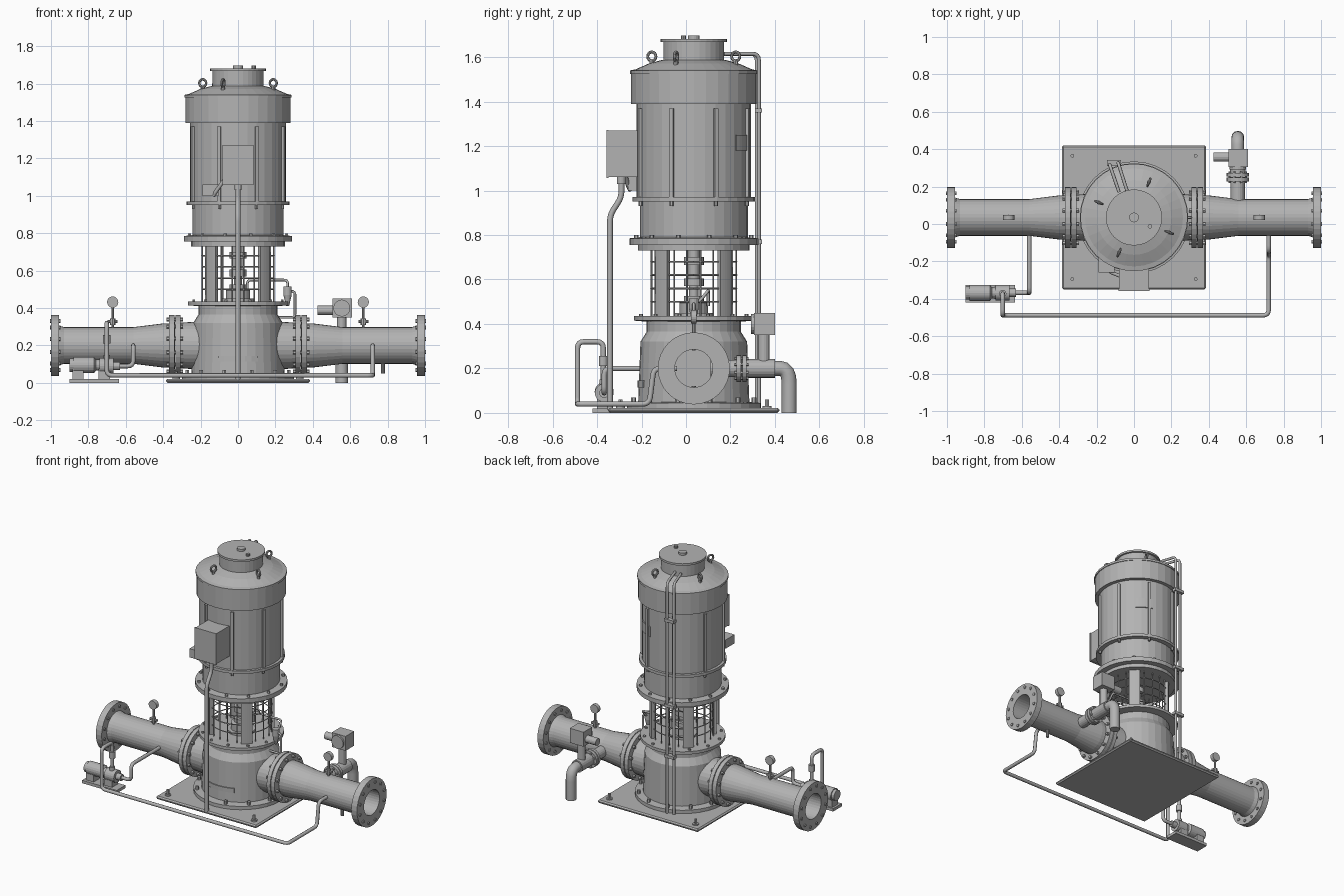
import bpy, bmesh, math
from mathutils import Vector, Matrix

if "Cube" in bpy.data.objects:
    bpy.data.objects.remove(bpy.data.objects["Cube"])

CY = 0.035          # y of the pump axis
STEEL = bpy.data.materials.new("grey_steel")
STEEL.diffuse_color = (0.45, 0.45, 0.45, 1)
STEEL.use_nodes = True
STEEL.node_tree.nodes["Principled BSDF"].inputs["Base Color"].default_value = STEEL.diffuse_color


def finish(name, bm):
    bmesh.ops.recalc_face_normals(bm, faces=bm.faces[:])
    me = bpy.data.meshes.new(name)
    bm.to_mesh(me)
    bm.free()
    me.materials.append(STEEL)
    ob = bpy.data.objects.new(name, me)
    bpy.context.collection.objects.link(ob)
    return ob


def frame(loc, axis):
    return Matrix.Translation(loc) @ Vector(axis).to_track_quat('Z', 'Y').to_matrix().to_4x4()


def lathe(name, prof, loc=(0, CY, 0), axis=(0, 0, 1), n=32, closed=False):
    """Revolve (radius, height) points around an axis."""
    bm, m, rings = bmesh.new(), frame(loc, axis), []
    for r, h in prof:
        k = 1 if r == 0 else n
        rings.append([bm.verts.new(m @ Vector((r * math.cos(2 * math.pi * i / n),
                                               r * math.sin(2 * math.pi * i / n), h)))
                      for i in range(k)])
    pairs = list(zip(rings, rings[1:]))
    if closed:
        pairs.append((rings[-1], rings[0]))
    for a, b in pairs:
        for i in range(n):
            j = (i + 1) % n
            quad = [a[i % len(a)], a[j % len(a)], b[j % len(b)], b[i % len(b)]]
            bm.faces.new(list(dict.fromkeys(quad)))
    return finish(name, bm)


def rod(name, a, b, r, n=16):
    a, b = Vector(a), Vector(b)
    return lathe(name, [(0, 0), (r, 0), (r, (b - a).length), (0, (b - a).length)], a, b - a, n)


def box(name, lo, hi, rot=None, bevel=0):
    lo, hi = Vector(lo), Vector(hi)
    bm = bmesh.new()
    m = Matrix.Translation((lo + hi) / 2) @ (rot or Matrix()) @ Matrix.Diagonal((*(hi - lo), 1))
    bmesh.ops.create_cube(bm, size=1, matrix=m)
    if bevel:
        bmesh.ops.bevel(bm, geom=bm.edges[:], offset=bevel, segments=1, affect='EDGES')
    return finish(name, bm)


def arc_block(name, r0, r1, z0, z1, mid, half, n=6):
    """Curved block around the pump axis, angles in degrees."""
    bm, cols = bmesh.new(), []
    for i in range(n + 1):
        a = math.radians(mid - half + 2 * half * i / n)
        cols.append([bm.verts.new((r * math.cos(a), CY + r * math.sin(a), z))
                     for r, z in ((r0, z0), (r1, z0), (r1, z1), (r0, z1))])
    for a, b in zip(cols, cols[1:]):
        for k in range(4):
            bm.faces.new((a[k], a[(k + 1) % 4], b[(k + 1) % 4], b[k]))
    bm.faces.new(cols[0])
    bm.faces.new(cols[-1])
    return finish(name, bm)


def bolts(name, loc, axis, ring, n, r, h, turn=0.5):
    bm, m = bmesh.new(), frame(loc, axis)
    for i in range(n):
        a = 2 * math.pi * (i + turn) / n
        bmesh.ops.create_cone(bm, cap_ends=True, segments=6, radius1=r, radius2=r, depth=h,
                              matrix=m @ Matrix.Translation((ring * math.cos(a), ring * math.sin(a), 0)))
    return finish(name, bm)


def tube(name, paths, r, bend=0.03, res=2):
    """Round tubes along polylines with rounded corners."""
    cu = bpy.data.curves.new(name, 'CURVE')
    cu.dimensions, cu.bevel_depth, cu.bevel_resolution, cu.use_fill_caps = '3D', r, res, True
    for path in paths:
        p = [Vector(v) for v in path]
        pts = [p[0]]
        for a, b, c in zip(p, p[1:], p[2:]):
            if bend == 0:
                pts.append(b)
                continue
            s = b + (a - b).normalized() * min(bend, (a - b).length * 0.49)
            e = b + (c - b).normalized() * min(bend, (c - b).length * 0.49)
            pts += [s * (1 - t) ** 2 + b * 2 * t * (1 - t) + e * t * t for t in (0, .25, .5, .75, 1)]
        pts.append(p[-1])
        sp = cu.splines.new('POLY')
        sp.points.add(len(pts) - 1)
        for q, v in zip(sp.points, pts):
            q.co = (*v, 1)
    cu.materials.append(STEEL)
    ob = bpy.data.objects.new(name, cu)
    bpy.context.collection.objects.link(ob)
    return ob


# Base plate with anchor bolts
box("base_plate", (-.385, -.35, 0), (.385, .42, .022), bevel=.008)
for x in (-.33, .33):
    for y in (-.295, .365):
        rod("anchor_washer", (x, y, .02), (x, y, .03), .02, 12)
        rod("anchor_bolt", (x, y, .02), (x, y, .06), .01, 6)

# Pump casing and its flanges
lathe("pump_casing", [(0, .02), (.3, .02), (.3, .045), (.25, .05), (.24, .32), (.212, .365), (.212, .41),
                      (.268, .415), (.268, .435), (0, .435)])
bolts("casing_foot_bolts", (0, CY, .05), (0, 0, 1), .28, 12, .011, .04)
bolts("casing_top_bolts", (0, CY, .435), (0, 0, 1), .245, 12, .009, .02)
arc_block("casing_nameplate", .245, .253, .115, .145, -90, 25)

# Open lantern: four posts, wire guard, shaft and coupling
for k in range(4):
    arc_block("lantern_post", .185, .21, .435, .735, 45 + 90 * k, 10)


def polar(r, deg, z):
    a = math.radians(deg)
    return (r * math.cos(a), CY + r * math.sin(a), z)


guard = [[polar(.193, i * 11.25, z) for i in range(33)] for z in (.5, .56, .62, .68)]
guard += [[polar(.193, 90 * k + d, .435), polar(.193, 90 * k + d, .735)]
          for k in range(4) for d in (-27, -9, 9, 27)]
tube("wire_guard", guard, .004, bend=0, res=0)
lathe("shaft_coupling", [(0, .43), (.09, .43), (.09, .45), (.065, .45), (.065, .495), (.045, .5), (.045, .525),
                         (.022, .525), (.022, .57), (.045, .57), (.045, .605), (.025, .605), (.025, .665),
                         (.045, .665), (.045, .7), (.025, .7), (.025, .74), (0, .74)], n=24)

# Motor stack
lathe("motor_stool", [(0, .73), (.25, .73), (.25, .755), (.29, .755), (.29, .785), (.243, .79),
                      (.243, .95), (.275, .95), (.275, .97), (0, .97)])
bolts("stool_bolts", (0, CY, .785), (0, 0, 1), .268, 12, .01, .03)
bolts("motor_foot_bolts", (0, CY, .945), (0, 0, 1), .259, 8, .009, .03)
lathe("motor_body", [(0, .96), (.257, .96), (.257, 1.39), (.282, 1.39), (.282, 1.525), (.287, 1.525),
                     (.287, 1.54), (.262, 1.545), (.2, 1.572), (.14, 1.588), (0, 1.588)])
lathe("motor_cap", [(0, 1.58), (.137, 1.58), (.137, 1.668), (.15, 1.668), (.15, 1.682), (0, 1.682)])
rod("cap_button", (0, CY, 1.68), (0, CY, 1.697), .026)
rod("cap_plug", (.085, -.012, 1.68), (.085, -.012, 1.697), .012, 10)
for k in range(8):
    arc_block("motor_rib", .25, .27, .97, 1.37, 22.5 + 45 * k, 2, 1)
arc_block("motor_nameplate", .255, .263, 1.18, 1.25, 60, 13)

# Lifting eyes
for k in range(4):
    a = 67 + 90 * k
    x, y, _ = polar(.205, a, 0)
    lathe("lifting_eye", [(.02 + .007 * math.cos(t * math.pi / 4), .007 * math.sin(t * math.pi / 4))
                          for t in range(8)], (x, y, 1.603),
          (-math.sin(math.radians(a)), math.cos(math.radians(a)), 0), 16, True)
    rod("eye_stem", (x, y, 1.555), (x, y, 1.585), .011, 8)

# Terminal box, side box and cable conduit
box("terminal_box", (-.08, -.35, 1.06), (.08, -.2, 1.27))
box("terminal_box_cover", (-.083, -.358, 1.057), (.083, -.348, 1.273))
box("side_box", (-.19, -.26, 1.0), (-.105, -.16, 1.06))
tube("side_box_cable", [[(-.13, -.25, 1.0), (-.12, -.26, 1.02), (-.07, -.28, 1.09)]], .01, .01)
rod("conduit_gland", (0, -.29, 1.03), (0, -.29, 1.065), .02, 12)
tube("cable_conduit", [[(0, -.29, 1.05), (0, -.29, .97), (0, -.342, .89), (0, -.342, .015)]], .013)

# Twin vent lines from the cap down the back
tube("rear_lines", [[(-.08, .17, 1.615), (-.13, .318, 1.615), (-.13, .318, .02)],
                    [(-.035, .17, 1.615), (-.085, .328, 1.615), (-.085, .328, .02)]], .009)
for z in (.42, .77, 1.36):
    box("line_clip", (-.145, .31, z - .01), (-.07, .342, z + .01))

# Suction and discharge pipes, mirrored about the pump
for s in (-1, 1):
    o, ax = (0, CY, .2), (s, 0, 0)
    lathe("casing_nozzle", [(0, .12), (.135, .12), (.122, .3), (.122, .308), (.162, .308), (.162, .335), (0, .335)],
          o, ax)
    lathe("pipe_spool", [(.085, .336), (.162, .34), (.162, .368), (.118, .37), (.118, .4), (.098, .56), (.098, .93),
                         (.106, .956), (.162, .956), (.162, 1.0), (.085, 1.0)], o, ax, closed=True)
    bolts("inner_flange_bolts", (s * .338, CY, .2), ax, .143, 12, .011, .09)
    bolts("outer_flange_bolts", (s * .978, CY, .2), ax, .135, 12, .011, .056)
    # Pressure gauge
    gx = .67 * s
    rod("gauge_stem", (gx, CY, .28), (gx, CY, .41), .007, 8)
    rod("gauge_valve", (gx, CY, .31), (gx, CY, .345), .015, 8)
    rod("gauge_dial", (gx, CY - .013, .432), (gx, CY + .013, .432), .03, 20)
    rod("gauge_cock", (gx - .027, CY, .328), (gx + .027, CY, .328), .009, 8)
rod("drain_stub", (.775, CY, .05), (.775, CY, .12), .011, 10)

# Relief branch with actuated valve and down pipe
BX = .555
rod("branch_stub", (BX, .11, .2), (BX, .25, .2), .038, 20)
for y in (.228, .253):
    rod("branch_flange", (BX, y, .2), (BX, y + .02, .2), .06, 20)
bolts("branch_bolts", (BX, .25, .2), (0, 1, 0), .048, 8, .007, .062)
rod("valve_body", (BX, .27, .2), (BX, .4, .2), .042, 20)
tube("down_pipe", [[(BX, .38, .2), (BX, .464, .2), (BX, .464, 0)]], .034, .07, 4)
rod("valve_stem", (BX, .35, .2), (BX, .35, .36), .026, 16)
box("actuator_box", (.505, .305, .35), (.61, .4, .45))
rod("actuator_dial", (BX, .292, .4), (BX, .31, .4), .045, 20)
rod("actuator_motor", (.425, .358, .388), (.51, .358, .388), .025, 16)

# Small jockey pump on its skid
box("skid", (-.9, -.42, 0), (-.635, -.325, .02))
lathe("jockey_motor", [(0, 0), (.036, 0), (.036, .02), (.043, .02), (.043, .13), (.03, .14), (.03, .17), (0, .17)],
      (-.9, -.368, .095), (1, 0, 0), 20)
rod("jockey_pump", (-.74, -.368, .09), (-.665, -.368, .09), .042, 20)
rod("jockey_inlet", (-.67, -.368, .09), (-.63, -.368, .09), .022, 16)
for x in (-.86, -.72):
    box("jockey_foot", (x - .025, -.4, .015), (x + .035, -.335, .075))
rod("check_valve", (-.702, -.372, .21), (-.702, -.372, .255), .02, 12)
rod("outlet_union", (-.702, -.372, .12), (-.702, -.372, .15), .018, 12)

# Connecting pipework
tube("suction_line", [[(-.56, -.04, .2), (-.56, -.368, .2), (-.56, -.368, .09), (-.65, -.368, .09)]], .012)
tube("return_line", [[(-.702, -.372, .1), (-.702, -.372, .32), (-.702, -.488, .32), (-.702, -.488, .04),
                      (.72, -.488, .04), (.72, -.165, .04), (.72, -.145, .2), (.72, -.04, .2)]], .012)

# Seal flush line with separator
tube("flush_line", [[(.05, .1, .48), (.05, .1, .55), (.265, .1, .55), (.265, .06, .5), (.265, CY, .5)],
                    [(.265, CY, .49), (.305, CY, .49), (.305, CY, .35), (.2, CY, .35)]], .007, .02)
lathe("separator", [(0, .41), (.008, .41), (.022, .47), (.022, .515), (0, .515)], (.265, CY, 0), n=12)
